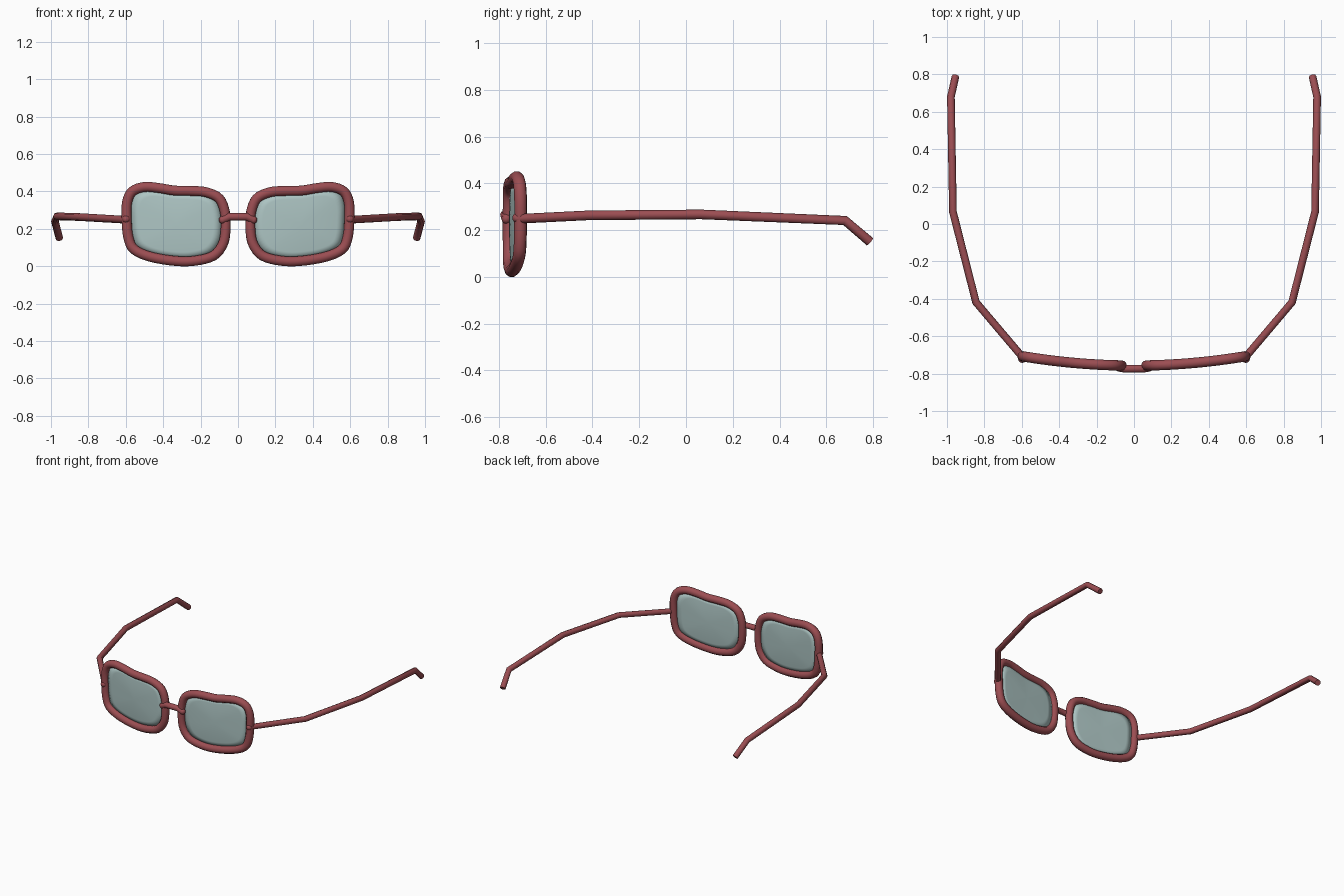
import bpy, bmesh
from mathutils import Vector

if "Cube" in bpy.data.objects:
    bpy.data.objects.remove(bpy.data.objects["Cube"])


def material(name, color):
    m = bpy.data.materials.new(name)
    m.diffuse_color = color
    m.use_nodes = True
    m.node_tree.nodes["Principled BSDF"].inputs["Base Color"].default_value = m.diffuse_color
    return m


FRAME = material("frame_red", (0.33, 0.075, 0.085, 1))
GLASS = material("lens_glass", (0.42, 0.56, 0.55, 1))

# Rim centreline as (x, z), right-hand side
RIM = [(0.10, 0.362), (0.17, 0.396), (0.25, 0.403), (0.34, 0.405), (0.42, 0.418),
       (0.50, 0.424), (0.565, 0.40), (0.593, 0.34), (0.595, 0.25), (0.586, 0.155),
       (0.555, 0.09), (0.465, 0.050), (0.33, 0.028), (0.225, 0.030), (0.13, 0.057),
       (0.08, 0.12), (0.066, 0.20), (0.070, 0.29)]


def wrap_y(x):
    # gentle curve of the front around the face
    return -0.757 + 0.14 * x * x


def smooth_loop(pts, steps=4):
    # closed Catmull-Rom through the points
    out, n = [], len(pts)
    for i in range(n):
        a, b, c, d = (Vector(pts[(i + k) % n]) for k in (-1, 0, 1, 2))
        for s in range(steps):
            t = s / steps
            out.append(0.5 * (2 * b + (c - a) * t + (2 * a - 5 * b + 4 * c - d) * t ** 2
                              + (3 * b - a - 3 * c + d) * t ** 3))
    return out


def tube(name, pts, radius, closed=False, sides=2, angle=40):
    cu = bpy.data.curves.new(name, 'CURVE')
    cu.dimensions = '3D'
    cu.bevel_depth = radius
    cu.bevel_resolution = sides
    cu.use_fill_caps = True
    sp = cu.splines.new('POLY')
    sp.points.add(len(pts) - 1)
    for p, co in zip(sp.points, pts):
        p.co = (*co, 1)
    sp.use_cyclic_u = closed
    ob = bpy.data.objects.new(name, cu)
    bpy.context.collection.objects.link(ob)
    ob.data.materials.append(FRAME)
    bpy.ops.object.select_all(action='DESELECT')
    ob.select_set(True)
    bpy.context.view_layer.objects.active = ob
    bpy.ops.object.convert(target='MESH')
    bpy.ops.object.shade_smooth_by_angle(angle=angle * 0.01745)
    return ob


def lens(name, loop, side, rings=4, half=0.012):
    # thin lens: front and back skins meeting at the rim, thickest in the middle
    bm = bmesh.new()
    c = Vector((0.33, 0.225))
    n = len(loop)
    for face in (-1, 1):
        def vert(p, t):
            y = wrap_y(p.x) + 0.004 + face * half * (1 - t * t)
            return bm.verts.new((side * p.x, y, p.y))

        grid = [[vert(c + (p - c) * (k / rings), k / rings) for p in loop]
                for k in range(rings, 0, -1)]
        mid = vert(c, 0)
        for i in range(n):
            j = (i + 1) % n
            for a, b in zip(grid, grid[1:]):
                bm.faces.new((a[i], a[j], b[j], b[i]))
            bm.faces.new((grid[-1][i], grid[-1][j], mid))
    bmesh.ops.remove_doubles(bm, verts=bm.verts, dist=0.00001)
    bmesh.ops.recalc_face_normals(bm, faces=bm.faces)
    for f in bm.faces:
        f.smooth = True
    me = bpy.data.meshes.new(name)
    bm.to_mesh(me)
    bm.free()
    me.materials.append(GLASS)
    bpy.context.collection.objects.link(bpy.data.objects.new(name, me))


def knob(name, loc, r):
    bpy.ops.mesh.primitive_uv_sphere_add(segments=12, ring_count=8, radius=r, location=loc)
    ob = bpy.context.object
    ob.name = name
    ob.data.materials.append(FRAME)
    bpy.ops.object.shade_smooth()


# Temple arm path, right-hand side
ARM = [(0.598, -0.722, 0.249), (0.606, -0.70, 0.249), (0.845, -0.418, 0.263),
       (0.968, 0.065, 0.267), (0.979, 0.68, 0.241), (0.955, 0.787, 0.150)]

loop = smooth_loop(RIM)
for side, tag in ((1, "right"), (-1, "left")):
    tube("rim_" + tag, [(side * p.x, wrap_y(p.x), p.y) for p in loop], 0.0275, True, 3)
    lens("lens_" + tag, loop, side)
    tube("temple_arm_" + tag, [(side * x, y, z) for x, y, z in ARM], 0.0205, angle=50)
    knob("hinge_" + tag, (side * 0.598, -0.722, 0.252), 0.021)
    knob("bridge_end_" + tag, (side * 0.082, -0.768, 0.248), 0.021)

# Nose bridge
tube("bridge", [(-0.082, -0.768, 0.248), (-0.045, -0.774, 0.265),
                (0.045, -0.774, 0.265), (0.082, -0.768, 0.248)], 0.021, sides=3)
